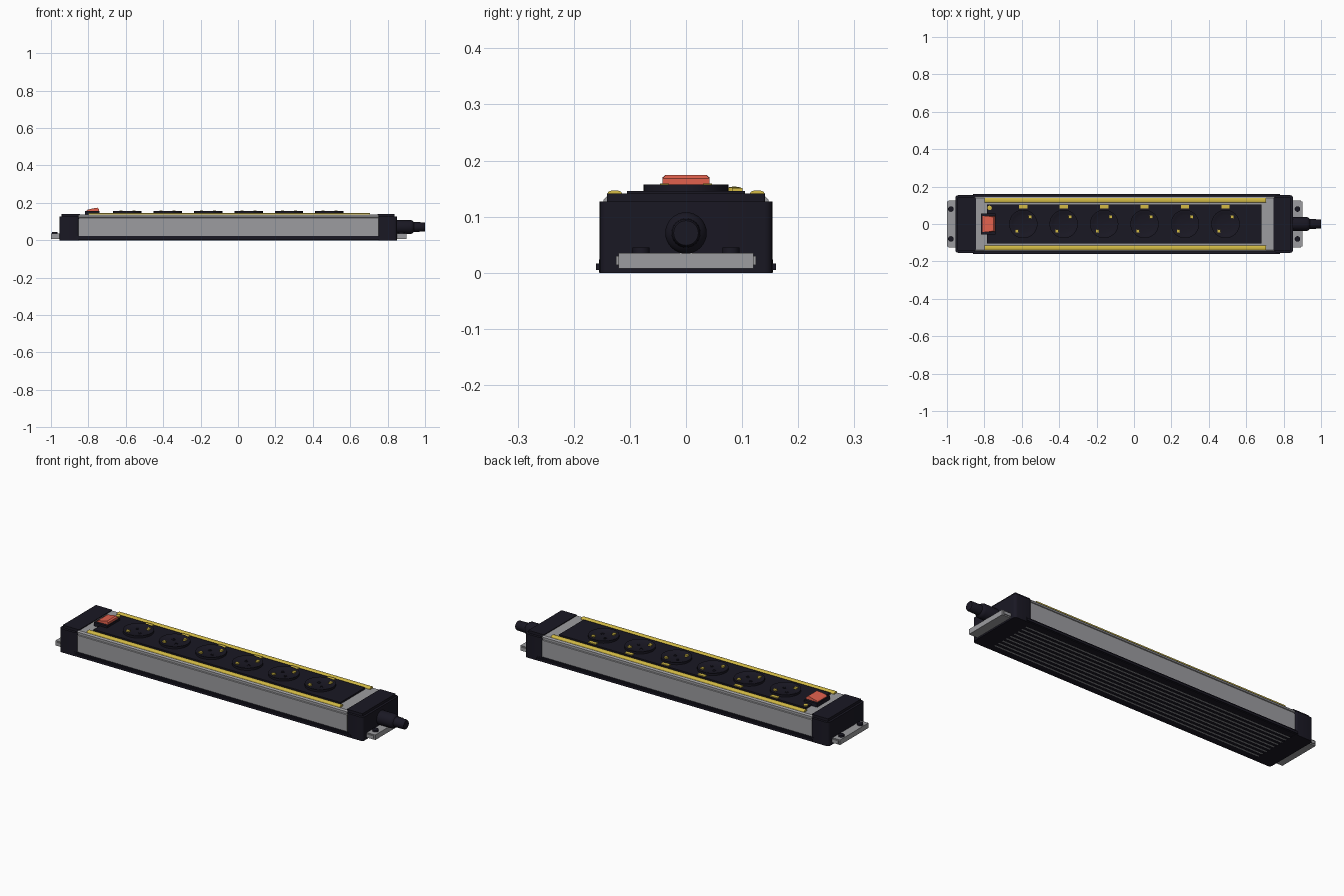
import bpy, bmesh, math
from mathutils import Vector, Matrix

cube = bpy.data.objects.get("Cube")
if cube:
    bpy.data.objects.remove(cube, do_unlink=True)


def material(name, rgb):
    m = bpy.data.materials.new(name)
    m.use_nodes = True
    m.diffuse_color = (*rgb, 1)
    m.node_tree.nodes["Principled BSDF"].inputs["Base Color"].default_value = (*rgb, 1)
    return m


BLACK = material("black plastic", (0.010, 0.009, 0.017))
GREY = material("grey aluminium", (0.335, 0.335, 0.35))
YELLOW = material("yellow trim", (0.66, 0.5, 0.06))
RED = material("red switch", (0.76, 0.12, 0.075))


def finish(name, bm, mat, smooth=False):
    bmesh.ops.recalc_face_normals(bm, faces=bm.faces)
    mesh = bpy.data.meshes.new(name)
    bm.to_mesh(mesh)
    bm.free()
    ob = bpy.data.objects.new(name, mesh)
    bpy.context.collection.objects.link(ob)
    mesh.materials.append(mat)
    if smooth:
        bpy.ops.object.select_all(action="DESELECT")
        ob.select_set(True)
        bpy.context.view_layer.objects.active = ob
        bpy.ops.object.shade_smooth_by_angle(angle=math.radians(35))
    return ob


def box(name, x, y, z, mat, round_upright=0):
    """Box between the given ranges, optionally with rounded upright edges."""
    bm = bmesh.new()
    bmesh.ops.create_cube(bm, size=1)
    for v in bm.verts:
        v.co = Vector((r[0] if c < 0 else r[1] for c, r in zip(v.co, (x, y, z))))
    if round_upright:
        edges = [e for e in bm.edges if abs(e.verts[0].co.z - e.verts[1].co.z) > 1e-4]
        bmesh.ops.bevel(bm, geom=edges, offset=round_upright, segments=4,
                        profile=0.5, affect="EDGES")
    return finish(name, bm, mat, bool(round_upright))


def extrude_x(name, section, x0, x1, mat, smooth=False):
    """Sweep a y-z section along x."""
    bm = bmesh.new()
    face = bm.faces.new([bm.verts.new((x0, y, z)) for y, z in section])
    new = bmesh.ops.extrude_face_region(bm, geom=[face])["geom"]
    bmesh.ops.translate(bm, vec=(x1 - x0, 0, 0),
                        verts=[g for g in new if isinstance(g, bmesh.types.BMVert)])
    return finish(name, bm, mat, smooth)


def lathe(name, profile, place, mat, steps=32):
    """Turn a radius-height profile about z, then move it into place."""
    bm = bmesh.new()
    verts = [bm.verts.new((r, 0, h)) for r, h in profile]
    edges = [bm.edges.new(p) for p in zip(verts, verts[1:])]
    bmesh.ops.spin(bm, geom=verts + edges, cent=(0, 0, 0), axis=(0, 0, 1),
                   angle=math.tau, steps=steps, use_merge=True)
    bmesh.ops.remove_doubles(bm, verts=bm.verts, dist=1e-5)
    bmesh.ops.transform(bm, matrix=place, verts=bm.verts)
    return finish(name, bm, mat, True)


# Aluminium housing with stepped shoulders
half = [(0.147, 0.02), (0.147, 0.113), (0.143, 0.115), (0.143, 0.12),
        (0.147, 0.122), (0.147, 0.13), (0.14, 0.137)]
extrude_x("housing", half + [(-y, z) for y, z in reversed(half)], -0.852, 0.752, GREY)

# Base tray with side rails, and aluminium ribs showing underneath
box("base_tray", (-0.87, 0.78), (-0.155, 0.155), (0.001, 0.024), BLACK)
box("base_rails", (-0.86, 0.78), (-0.16, 0.16), (0.005, 0.017), BLACK)
for i in range(9):
    y = (i - 4) * 0.028
    box("underside_rib", (-0.85, 0.75), (y - 0.004, y + 0.004), (0, 0.005), GREY)

# End caps, mounting brackets and screws
for side, inner, outer, tip in (("right", -0.85, -0.955, -1.0), ("left", 0.75, 0.85, 0.9)):
    s = 1 if outer > inner else -1
    box(side + "_end_cap", sorted((inner, outer)), (-0.154, 0.154), (0, 0.127),
        BLACK, round_upright=0.015)
    box(side + "_end_cap_top", sorted((inner - s * 0.004, outer - s * 0.012)),
        (-0.141, 0.141), (0.12, 0.141), BLACK, round_upright=0.004)
    box(side + "_bracket", sorted((outer - s * 0.02, tip)), (-0.12, 0.12),
        (0.008, 0.035), GREY)
    box(side + "_bracket_flange", sorted((outer - s * 0.02, tip - s * 0.008)),
        (-0.125, 0.125), (0.014, 0.03), GREY)
    for y in (-0.08, 0.08):
        lathe(side + "_bracket_screw",
              [(0, 0.03), (0.015, 0.03), (0.015, 0.045), (0, 0.045)],
              Matrix.Translation((outer + s * 0.024, y, 0)), BLACK, 16)

# Cable gland and cable stub
along_x = Matrix.Translation((0, 0, 0.071)) @ Matrix.Rotation(math.pi / 2, 4, "Y")
lathe("cable_gland",
      [(0, 0.83), (0.037, 0.83), (0.037, 0.925), (0.033, 0.934), (0.026, 0.94),
       (0.025, 0.995), (0.022, 1.0), (0, 1.0)], along_x, BLACK)

# Socket panel and the softly crowned trim strips beside it
box("socket_panel", (-0.785, 0.682), (-0.105, 0.105), (0.125, 0.146), BLACK)
for side, y in (("left", 0.127), ("right", -0.127)):
    crown = [(y + 0.0125 * math.cos(a), 0.1425 + 0.0045 * math.sin(a))
             for a in (math.pi * k / 8 for k in range(9))]
    extrude_x(side + "_trim_strip", [(y - 0.0125, 0.13), (y + 0.0125, 0.13)] + crown,
              -0.80, 0.705, YELLOW, smooth=True)

# Six round sockets with earth contacts, pin holes and labels
for i in range(6):
    x = -0.592 + i * 0.2162
    at = Matrix.Translation((x, 0, 0))
    lathe("socket", [(0.076, 0.14), (0.076, 0.157), (0.07, 0.157),
                     (0.06, 0.153), (0.045, 0.15), (0, 0.148)], at, BLACK)
    turned = at @ Matrix.Rotation(math.radians(-42), 4, "Z")
    for s in (-1, 1):
        p = turned @ Vector((0, s * 0.052, 0))
        box("earth_contact", (p.x - 0.008, p.x + 0.008), (p.y - 0.008, p.y + 0.008),
            (0.147, 0.159), YELLOW)
        p = turned @ Vector((s * 0.026, 0, 0))
        lathe("pin_hole_rim", [(0.009, 0.147), (0.009, 0.151), (0.006, 0.151), (0.006, 0.147)],
              Matrix.Translation(p), BLACK, 12)
    box("socket_label", (x - 0.022, x + 0.022), (0.082, 0.101), (0.144, 0.151), YELLOW)

# Indicator lamp
lathe("indicator_lamp", [(0.012, 0.14), (0.012, 0.152), (0, 0.154)],
      Matrix.Translation((-0.772, 0.086, 0)), YELLOW, 16)

# Rocker switch in its frame
box("switch_frame", (-0.818, -0.74), (-0.055, 0.055), (0.13, 0.157), BLACK)
bm = bmesh.new()
outline = [(-0.811, 0.15), (-0.744, 0.15), (-0.744, 0.168), (-0.752, 0.174),
           (-0.778, 0.17), (-0.803, 0.164), (-0.811, 0.159)]
face = bm.faces.new([bm.verts.new((x, -0.042, z)) for x, z in outline])
new = bmesh.ops.extrude_face_region(bm, geom=[face])["geom"]
bmesh.ops.translate(bm, vec=(0, 0.084, 0),
                    verts=[g for g in new if isinstance(g, bmesh.types.BMVert)])
for v in bm.verts:
    if v.co.z > 0.172:
        v.co.y *= 0.88
finish("rocker_switch", bm, RED)
